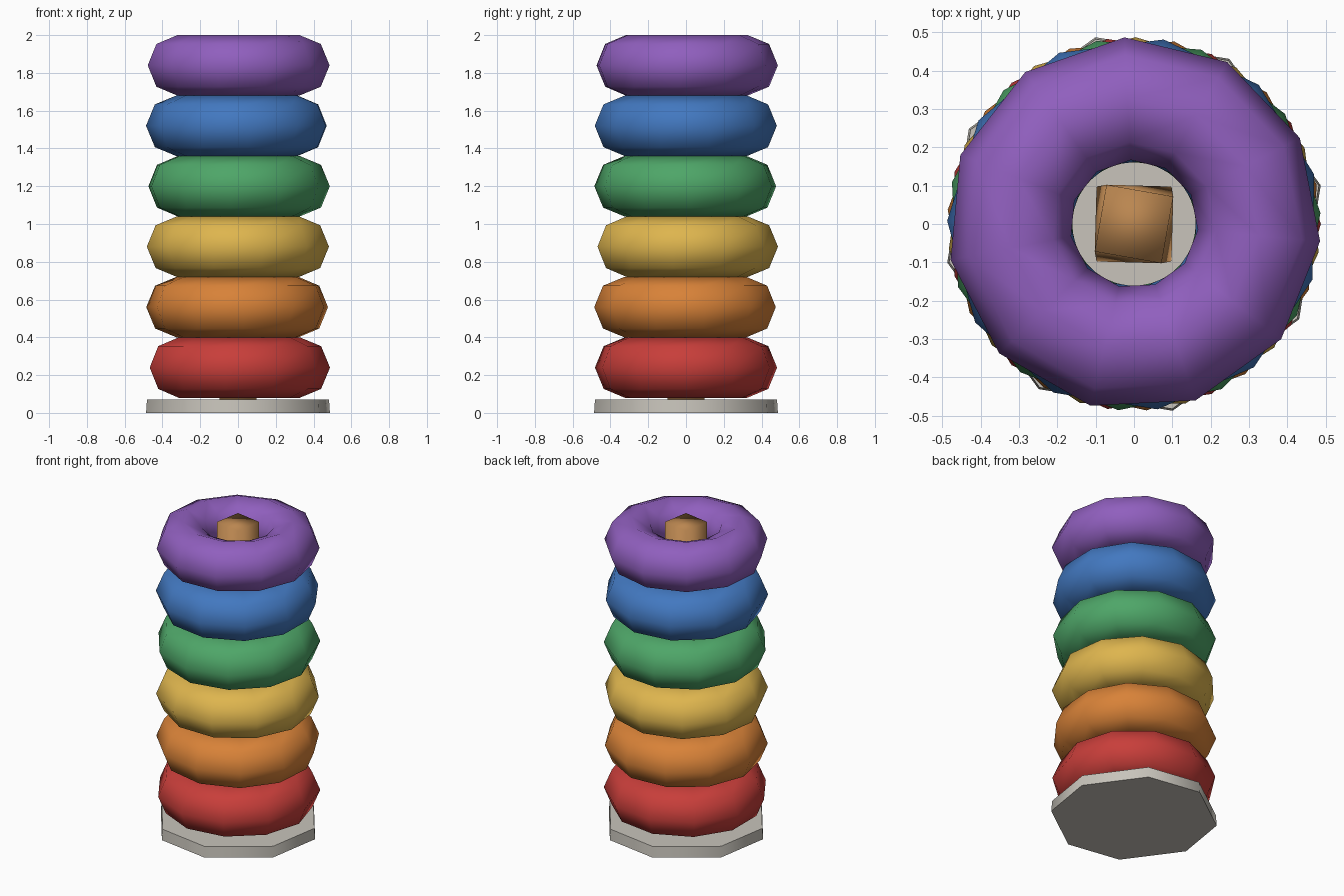
import bpy
import math

cube = bpy.data.objects.get("Cube")
if cube:
    bpy.data.objects.remove(cube, do_unlink=True)


def material(name, rgb):
    linear = [((c / 255 + 0.055) / 1.055) ** 2.4 for c in rgb] + [1]
    mat = bpy.data.materials.new(name)
    mat.use_nodes = True
    mat.diffuse_color = linear
    mat.node_tree.nodes["Principled BSDF"].inputs["Base Color"].default_value = linear
    return mat


def add_object(name, verts, faces, mat):
    mesh = bpy.data.meshes.new(name)
    mesh.from_pydata(verts, [], faces)
    mesh.materials.append(mat)
    obj = bpy.data.objects.new(name, mesh)
    bpy.context.collection.objects.link(obj)
    mesh.shade_smooth()
    return obj


def prism(name, levels, mat):
    """Closed column; each level is (radius, height, corner angles in degrees)."""
    n = len(levels[0][2])
    verts = [(r * math.cos(math.radians(a)), r * math.sin(math.radians(a)), z)
             for r, z, angles in levels for a in angles]
    faces = [(i, (i + 1) % n, n + (i + 1) % n, n + i) for i in range(n)]
    faces += [tuple(reversed(range(n))), tuple(range(n, 2 * n))]
    return add_object(name, verts, faces, mat)


def ring(name, z, turn, mat, sides=11, tube_sides=8, radius=0.327, tube=0.16):
    """Chunky torus with few sides, turned about the peg."""
    bpy.ops.mesh.primitive_torus_add(major_segments=sides, minor_segments=tube_sides,
                                     major_radius=radius, minor_radius=tube,
                                     location=(0, 0, z), rotation=(0, 0, turn))
    obj = bpy.context.object
    obj.name = name
    obj.data.materials.append(mat)
    bpy.ops.object.shade_smooth()


# Base: eight-sided disc with sharp rims
corners = [q * 90 + a for q in range(4) for a in (11.7, 60)]
base = prism("base_disc", [(0.497, 0, corners), (0.492, 0.07, corners)],
             material("warm white", (200, 196, 187)))
bpy.ops.object.select_all(action="DESELECT")
base.select_set(True)
bpy.context.view_layer.objects.active = base
bpy.ops.object.shade_smooth_by_angle(angle=math.radians(55))

# Peg: square column with a slight twist
square = [45 + 90 * q for q in range(4)]
prism("centre_peg", [(0.138, 0.002, square), (0.125, 1.98, [a - 10 for a in square])],
      material("wood brown", (186, 134, 80)))

# Rings stacked from bottom to top
colours = [("red", (200, 62, 58)), ("orange", (216, 130, 56)),
           ("yellow", (222, 181, 78)), ("green", (78, 166, 104)),
           ("blue", (66, 120, 192)), ("purple", (144, 95, 190))]
for i, (colour, rgb) in enumerate(colours):
    ring(colour + "_ring", 0.24 + 0.32 * i, 0.21 * i, material(colour, rgb))
